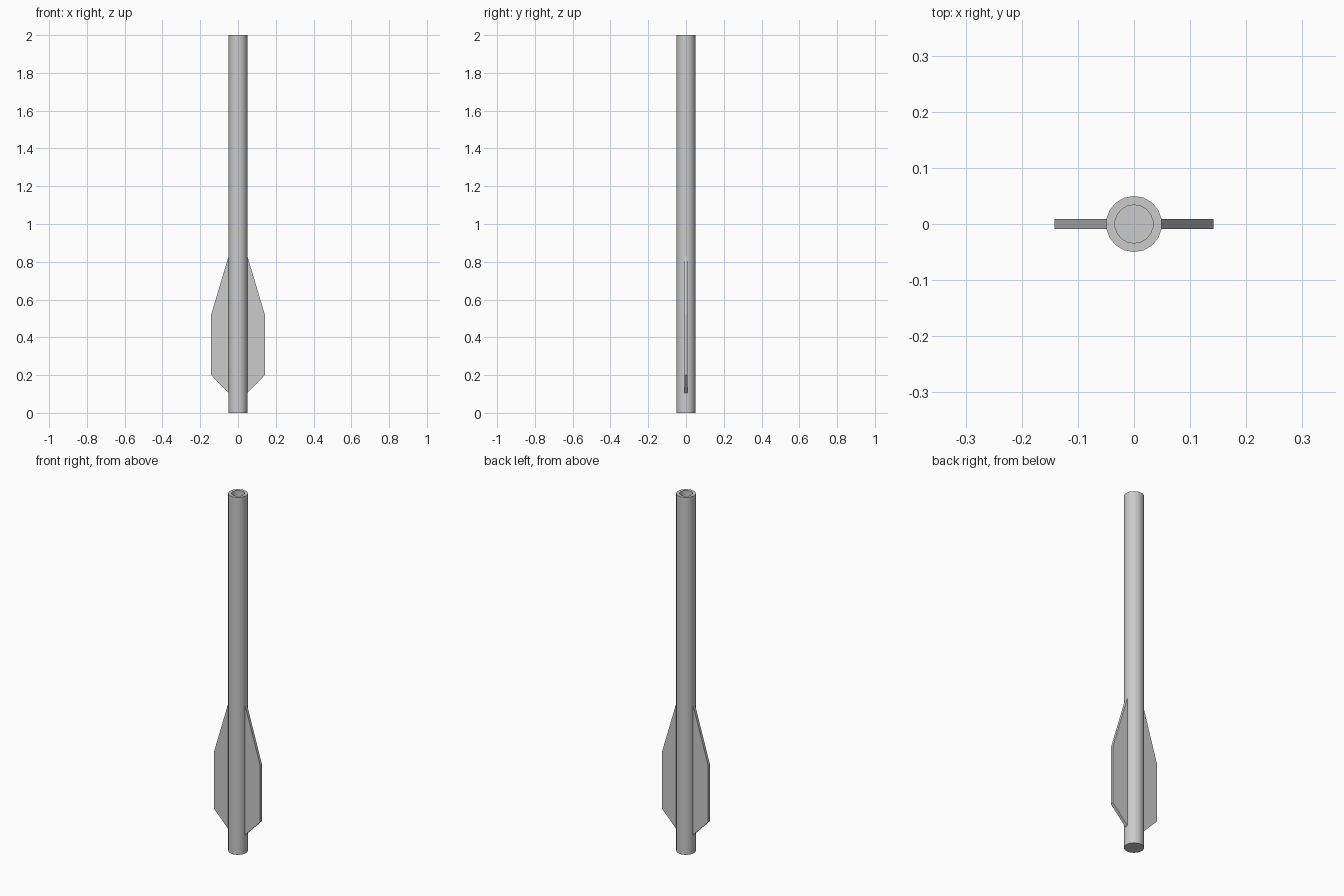
import bpy, bmesh, math

cube = bpy.data.objects.get("Cube")
if cube:
    bpy.data.objects.remove(cube, do_unlink=True)

# Single grey finish
grey = bpy.data.materials.new("plain_grey")
grey.use_nodes = True
colour = (0.6, 0.6, 0.6, 1)
grey.diffuse_color = colour
grey.node_tree.nodes["Principled BSDF"].inputs["Base Color"].default_value = colour


def finish(name, bm):
    bmesh.ops.recalc_face_normals(bm, faces=bm.faces)
    mesh = bpy.data.meshes.new(name)
    bm.to_mesh(mesh)
    bm.free()
    mesh.materials.append(grey)
    obj = bpy.data.objects.new(name, mesh)
    bpy.context.collection.objects.link(obj)
    return obj


# Shaft: a closed tube with a socket bored into its top end
SIDES, RADIUS, BORE, SOCKET = 18, 0.05, 0.034, 1.68
bm = bmesh.new()
rings = []
for r, z in [(RADIUS, 0), (RADIUS, 2), (BORE, 2), (BORE, SOCKET)]:
    rings.append([bm.verts.new((r * math.sin(2 * math.pi * i / SIDES),
                                r * math.cos(2 * math.pi * i / SIDES), z))
                  for i in range(SIDES)])
for low, high in zip(rings, rings[1:]):
    for i in range(SIDES):
        j = (i + 1) % SIDES
        bm.faces.new((low[i], low[j], high[j], high[i]))
bm.faces.new(rings[0])
bm.faces.new(rings[-1])
shaft = finish("shaft", bm)
bpy.ops.object.select_all(action="DESELECT")
shaft.select_set(True)
bpy.context.view_layer.objects.active = shaft
bpy.ops.object.shade_smooth_by_angle(angle=math.radians(35))

# Fins: flat swept vanes, one on each side, rooted just inside the shaft wall
OUTLINE = [(0.045, 0.1), (0.142, 0.2), (0.142, 0.52), (0.045, 0.845)]
THICK = 0.017
for name, side in (("left_fin", 1), ("right_fin", -1)):
    bm = bmesh.new()
    face = bm.faces.new([bm.verts.new((side * x, -THICK / 2, z)) for x, z in OUTLINE])
    out = bmesh.ops.extrude_face_region(bm, geom=[face])
    moved = [v for v in out["geom"] if isinstance(v, bmesh.types.BMVert)]
    bmesh.ops.translate(bm, verts=moved, vec=(0, THICK, 0))
    finish(name, bm)
